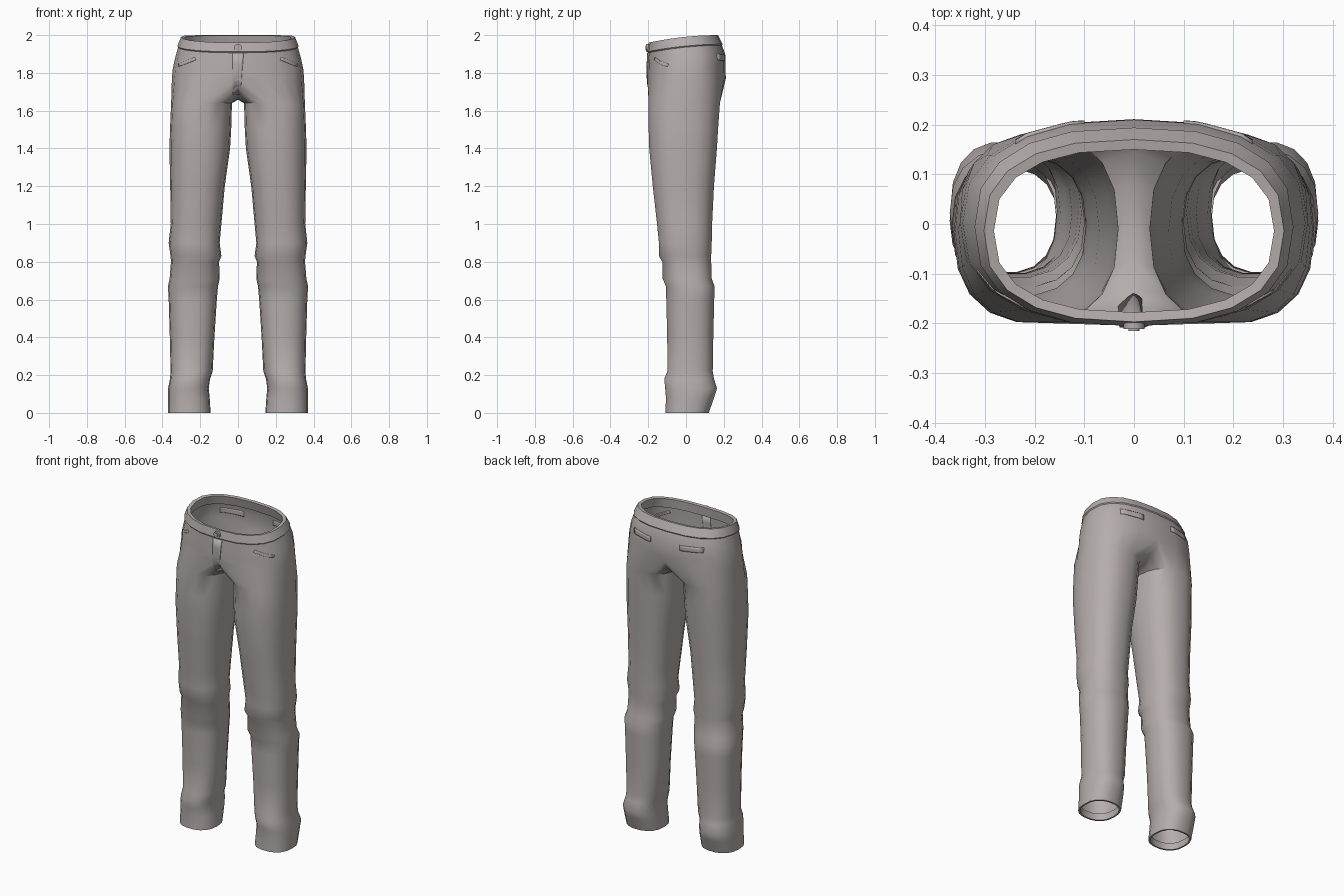
import bpy, bmesh, math
from mathutils import Vector
from mathutils.bvhtree import BVHTree

if "Cube" in bpy.data.objects:
    bpy.data.objects.remove(bpy.data.objects["Cube"])

cloth = bpy.data.materials.new("warm_grey_cloth")
cloth.diffuse_color = (0.46, 0.42, 0.41, 1)
cloth.use_nodes = True
cloth.node_tree.nodes["Principled BSDF"].inputs["Base Color"].default_value = cloth.diffuse_color

M, K = 11, 7          # points on the outer half ring, points on the inner leg
N = M + K


def power(v, n):
    return math.copysign(abs(v) ** (2 / n), v)


def half_ring(zf, zb, hw, yf, yb, n=2.5):
    """Half of a hip section, from front centre round the side to back centre."""
    pts = []
    for i in range(M):
        t = math.pi * (i / (M - 1) - 0.5)
        x = 0.0 if i in (0, M - 1) else hw * power(math.cos(t), n)
        y = (yf + yb) / 2 + (yb - yf) / 2 * power(math.sin(t), n)
        z = zf + (zb - zf) * (1 - ((yb - y) / (yb - yf)) ** 2)
        pts.append((x, y, z))
    return pts


def leg_ring(z, xo, xi, yf, yb, n=2.4):
    """Closed leg section, starting at the front."""
    pts = []
    for i in range(N):
        t = 2 * math.pi * (i - (M - 1) / 2) / N
        pts.append(((xo + xi) / 2 + (xo - xi) / 2 * power(math.cos(t), n),
                    (yf + yb) / 2 + (yb - yf) / 2 * power(math.sin(t), n), z))
    return pts


def finish(ob, angle=35, mirror=True):
    ob.data.materials.append(cloth)
    if mirror:
        m = ob.modifiers.new("mirror", 'MIRROR')
        m.use_clip = True
        m.merge_threshold = 0.0005
    bpy.ops.object.select_all(action='DESELECT')
    ob.select_set(True)
    bpy.context.view_layer.objects.active = ob
    bpy.ops.object.shade_smooth_by_angle(angle=math.radians(angle))


def make_object(name, bm):
    me = bpy.data.meshes.new(name)
    bm.to_mesh(me)
    ob = bpy.data.objects.new(name, me)
    bpy.context.collection.objects.link(ob)
    return ob


# Hips: inner waistband, rim, outer waistband, seat (z front, z back, half width, y front, y back)
HIPS = [
    (1.90, 1.94, 0.295, -0.182, 0.165),
    (1.957, 1.997, 0.282, -0.178, 0.150),
    (1.96, 2.00, 0.302, -0.197, 0.170),
    (1.912, 1.952, 0.321, -0.206, 0.194),
    (1.906, 1.946, 0.317, -0.201, 0.191),
    (1.86, 1.89, 0.332, -0.203, 0.210),
    (1.81, 1.83, 0.345, -0.205, 0.209),
    (1.77, 1.77, 0.350, -0.205, 0.211),
]
# Legs (z, outer x, inner x, y front, y back)
LEGS = [
    (1.64, 0.354, 0.032, -0.200, 0.182),
    (1.50, 0.360, 0.036, -0.200, 0.172),
    (1.40, 0.363, 0.042, -0.197, 0.166),
    (1.20, 0.359, 0.070, -0.178, 0.150),
    (1.00, 0.356, 0.088, -0.155, 0.140),
    (0.90, 0.367, 0.097, -0.145, 0.138),
    (0.83, 0.357, 0.088, -0.145, 0.135),
    (0.80, 0.355, 0.100, -0.127, 0.135),
    (0.71, 0.362, 0.097, -0.125, 0.138),
    (0.67, 0.371, 0.106, -0.108, 0.153),
    (0.60, 0.367, 0.112, -0.106, 0.151),
    (0.40, 0.361, 0.125, -0.101, 0.146),
    (0.22, 0.357, 0.134, -0.100, 0.143),
    (0.18, 0.360, 0.148, -0.117, 0.150),
    (0.13, 0.370, 0.155, -0.112, 0.166),
    (0.08, 0.370, 0.150, -0.108, 0.150),
    (0.00, 0.371, 0.145, -0.110, 0.122),
    (0.00, 0.361, 0.155, -0.100, 0.112),
    (0.04, 0.361, 0.157, -0.098, 0.130),
]

# Trousers body: one half, lofted from the waist down, then mirrored
bm = bmesh.new()
rings = [[bm.verts.new(p) for p in half_ring(*r)] for r in HIPS]
for a, b in zip(rings, rings[1:]):
    for i in range(M - 1):
        bm.faces.new((a[i], b[i], b[i + 1], a[i + 1]))
# crotch seam on the centre plane closes the last hip ring into a leg opening
seam = []
for k in range(1, K + 1):
    f = math.pi * k / (K + 1)
    seam.append(bm.verts.new((0, 0.003 + 0.2 * math.cos(f), 1.77 - 0.112 * math.sin(f) ** 0.9)))
last = rings[-1] + seam
for r in LEGS:
    ring = [bm.verts.new(p) for p in leg_ring(*r)]
    for i in range(N):
        j = (i + 1) % N
        bm.faces.new((last[i], ring[i], ring[j], last[j]))
    last = ring
bm.normal_update()
tree = BVHTree.FromBMesh(bm)
finish(make_object("trousers_body", bm), 40)
bm.free()


def plate(name, corners, side, mirror=True, lift=0.005, nx=6, nz=4):
    """Thin cloth plate laid on the body; corners are (x, z), side -1 front or 1 back."""
    c = [Vector(p) for p in corners]
    pb = bmesh.new()
    grid = []
    for j in range(nz + 1):
        row = []
        for i in range(nx + 1):
            u, v = i / nx, j / nz
            p = c[0].lerp(c[1], u).lerp(c[3].lerp(c[2], u), v)
            hit, nor, _, _ = tree.ray_cast(Vector((max(abs(p.x), 0.002), side, p.y)),
                                           Vector((0, -side, 0)))
            if hit is None:
                hit, nor = Vector((abs(p.x), 0.2 * side, p.y)), Vector((0, side, 0))
            q = hit + nor * lift
            row.append(pb.verts.new((p.x, q.y, q.z)))
        grid.append(row)
    for j in range(nz):
        for i in range(nx):
            f = [grid[j][i], grid[j][i + 1], grid[j + 1][i + 1], grid[j + 1][i]]
            pb.faces.new(f if side < 0 else f[::-1])
    ob = make_object(name, pb)
    pb.free()
    s = ob.modifiers.new("thickness", 'SOLIDIFY')
    s.thickness, s.offset = 0.008, -1
    finish(ob, 35, mirror)


# Fly placket, slanted front pocket edges, back pocket welts
plate("fly_placket", [(-0.028, 1.69), (0.012, 1.69), (0.03, 1.905), (-0.03, 1.905)], -1, False)
plate("front_pocket_edge", [(0.225, 1.868), (0.315, 1.832), (0.318, 1.846), (0.23, 1.882)], -1)
plate("back_pocket_welt", [(0.10, 1.862), (0.24, 1.868), (0.24, 1.898), (0.10, 1.892)], 1)


# Waist button: disc with a raised centre
def disc(name, r, y, depth):
    bpy.ops.mesh.primitive_cylinder_add(vertices=12, radius=r, depth=depth,
                                        location=(0, y, 1.933), rotation=(math.pi / 2, 0, 0))
    ob = bpy.context.object
    ob.name = name
    finish(ob, 35, False)


disc("waist_button", 0.021, -0.204, 0.014)
disc("button_centre", 0.011, -0.210, 0.010)
